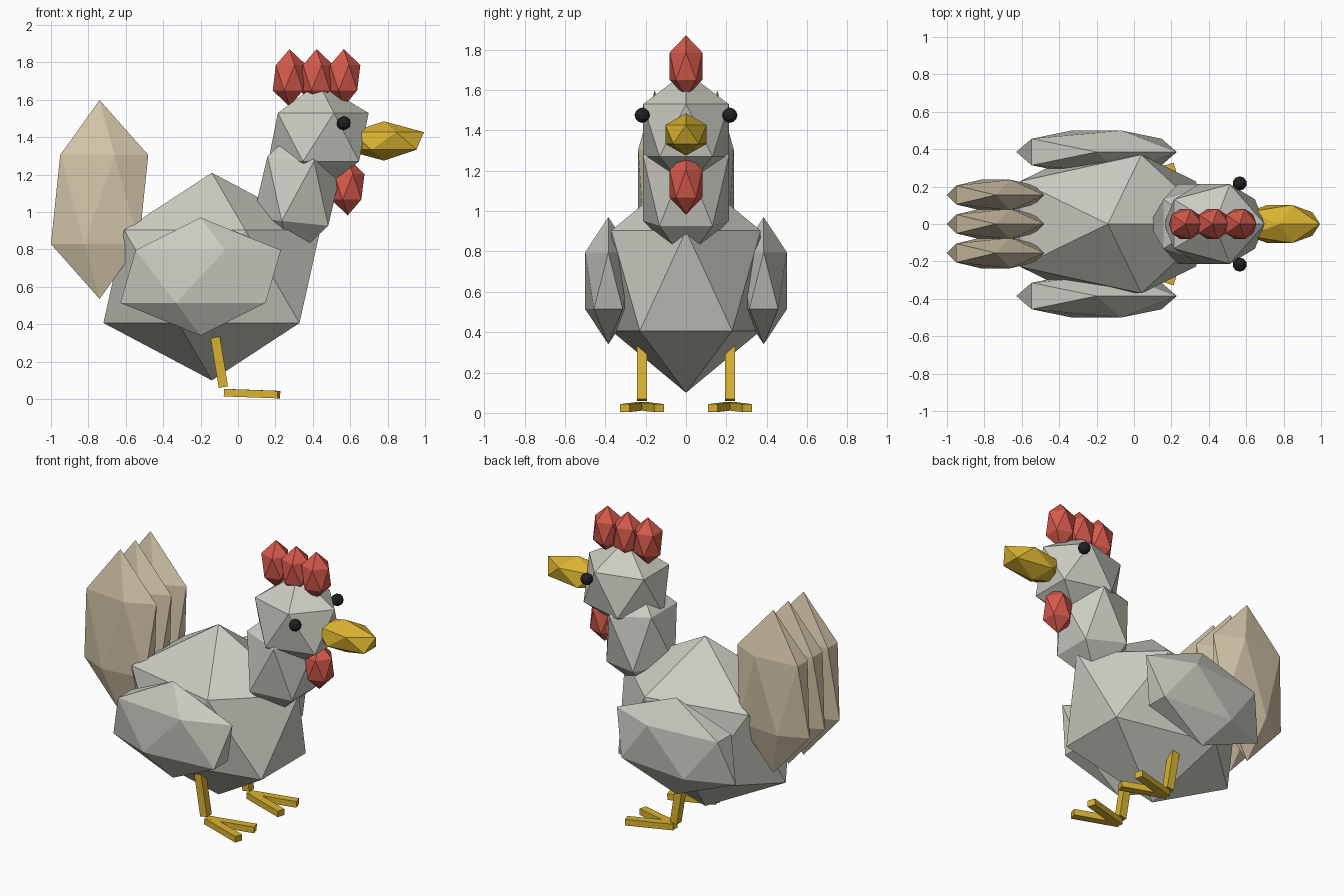
import bpy
from math import radians

cube = bpy.data.objects.get("Cube")
if cube:
    bpy.data.objects.remove(cube, do_unlink=True)


def make_material(name, rgb):
    mat = bpy.data.materials.new(name)
    mat.use_nodes = True
    mat.diffuse_color = (*rgb, 1)
    shader = next(n for n in mat.node_tree.nodes if n.type == 'BSDF_PRINCIPLED')
    shader.inputs["Base Color"].default_value = (*rgb, 1)
    shader.inputs["Roughness"].default_value = 0.9
    return mat


PLUMAGE = make_material("pale grey plumage", (0.60, 0.60, 0.54))
TAIL = make_material("tan tail", (0.66, 0.57, 0.40))
RED = make_material("comb red", (0.66, 0.10, 0.07))
YELLOW = make_material("beak yellow", (0.70, 0.45, 0.03))
BLACK = make_material("eye black", (0.015, 0.015, 0.017))


def finish(name, mat, scale):
    obj = bpy.context.object
    obj.name = obj.data.name = name
    obj.scale = scale
    obj.data.materials.append(mat)
    return obj


def gem(name, mat, location, radii, tilt=0, detail=1):
    """Faceted lump: a stretched icosphere."""
    bpy.ops.mesh.primitive_ico_sphere_add(
        subdivisions=detail, radius=1, location=location,
        rotation=(0, radians(tilt), 0))
    return finish(name, mat, radii)


def bar(name, mat, location, size, tilt=0, turn=0):
    """Straight square stick."""
    bpy.ops.mesh.primitive_cube_add(
        size=1, location=location, rotation=(0, radians(tilt), radians(turn)))
    return finish(name, mat, size)


# Body, neck and head
gem("body", PLUMAGE, (-0.14, 0, 0.655), (0.648, 0.435, 0.555))
gem("neck", PLUMAGE, (0.32, 0, 1.112), (0.25, 0.25, 0.375), tilt=6)
gem("head", PLUMAGE, (0.43, 0, 1.40), (0.30, 0.25, 0.29))

# Beak, wattle and comb
gem("beak", YELLOW, (0.78, 0, 1.38), (0.24, 0.12, 0.105))
gem("wattle", RED, (0.587, 0, 1.135), (0.10, 0.095, 0.153))
for i in range(3):
    gem(f"comb_{i + 1}", RED, (0.275 + 0.145 * i, 0, 1.718), (0.10, 0.095, 0.153))

# Tail feathers
for i in (-1, 0, 1):
    gem(f"tail_feather_{i + 2}", TAIL, (-0.74, 0.155 * i, 1.067), (0.291, 0.096, 0.532))

# Paired parts on each flank
for label, side in (("front", -1), ("back", 1)):
    gem(f"{label}_wing", PLUMAGE, (-0.2, 0.385 * side, 0.655), (0.48, 0.135, 0.315))
    gem(f"{label}_eye", BLACK, (0.565, 0.217 * side, 1.475), (0.038,) * 3, detail=2)
    bar(f"{label}_leg", YELLOW, (-0.10, 0.218 * side, 0.197), (0.05, 0.05, 0.27), tilt=-9.3)
    for toe, splay in (("inner", -1), ("outer", 1)):
        way = side * splay
        bar(f"{label}_{toe}_toe", YELLOW,
            (0.075, 0.218 * side + 0.042 * way, 0.029), (0.30, 0.05, 0.04),
            tilt=2, turn=17 * way)
